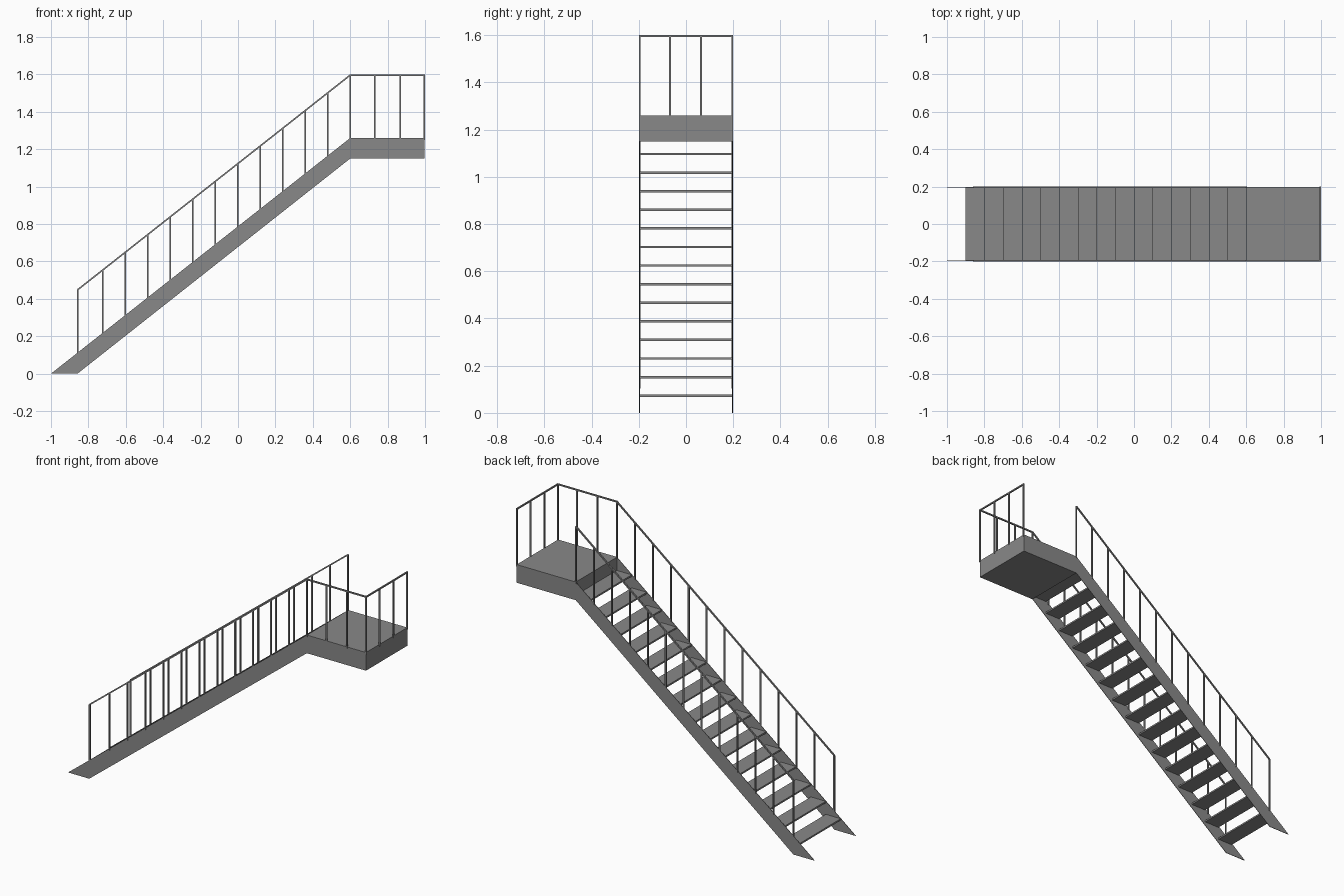
import bpy, bmesh
from mathutils import Vector

if "Cube" in bpy.data.objects:
    bpy.data.objects.remove(bpy.data.objects["Cube"])

grey = bpy.data.materials.new("steel grey")
grey.diffuse_color = (0.25, 0.25, 0.25, 1)
grey.use_nodes = True
grey.node_tree.nodes["Principled BSDF"].inputs["Base Color"].default_value = grey.diffuse_color

Y = 0.196            # railing plane
SLOPE = 1.26 / 1.6
TOP_X, TOP_Z = 0.6, 1.26
RAIL = 0.34          # rail height above the stringer
T = 0.008            # bar thickness


def finish(name, bm):
    bmesh.ops.recalc_face_normals(bm, faces=bm.faces)
    me = bpy.data.meshes.new(name)
    bm.to_mesh(me)
    bm.free()
    me.materials.append(grey)
    ob = bpy.data.objects.new(name, me)
    bpy.context.collection.objects.link(ob)
    return ob


def add_box(bm, lo, hi):
    vs = bmesh.ops.create_cube(bm, size=1)["verts"]
    for v in vs:
        v.co = [(a + b) / 2 + c * (b - a) for a, b, c in zip(lo, hi, v.co)]


def add_bar(bm, a, b):
    # square bar between two points
    a, b = Vector(a), Vector(b)
    d = b - a
    rot = d.to_track_quat('Z', 'Y')
    vs = bmesh.ops.create_cube(bm, size=1)["verts"]
    for v in vs:
        v.co = (a + b) / 2 + rot @ Vector((v.co.x * T, v.co.y * T, v.co.z * d.length))


def stair_z(x):
    return (x + 1) * SLOPE


# side stringers: thin sloped plates
for side, s in (("front", -1), ("back", 1)):
    bm = bmesh.new()
    prof = [(-1, 0), (-0.858, 0), (TOP_X, 1.15), (TOP_X, TOP_Z)]
    f = bm.faces.new([bm.verts.new((x, s * 0.198, z)) for x, z in prof])
    ext = bmesh.ops.extrude_face_region(bm, geom=[f])["geom"]
    for v in ext:
        if isinstance(v, bmesh.types.BMVert):
            v.co.y -= s * 0.003
    finish(side + "_stringer", bm)

# open treads
bm = bmesh.new()
for i in range(1, 16):
    x, z = -1 + 0.1 * i, 0.1 * SLOPE * i
    add_box(bm, (x, -0.196, z - 0.011), (x + 0.1, 0.196, z - 0.001))
finish("treads", bm)

# landing
bm = bmesh.new()
add_box(bm, (TOP_X, -0.198, 1.15), (0.996, 0.198, TOP_Z))
finish("landing", bm)

# sloped railings on both sides
xs = [-0.856] + [TOP_X - 0.1203 * k for k in range(11, -1, -1)]
top = TOP_Z + RAIL - T / 2
for side, s in (("front", -1), ("back", 1)):
    bm = bmesh.new()
    for x in xs:
        add_bar(bm, (x, s * Y, stair_z(x) - 0.01), (x, s * Y, stair_z(x) + RAIL - T / 2))
    add_bar(bm, (xs[0], s * Y, stair_z(xs[0]) + RAIL - T / 2), (TOP_X, s * Y, top))
    finish(side + "_stair_railing", bm)

# landing railing: front side and far end
bm = bmesh.new()
E = 0.996
for x in (0.731, 0.867, E):
    add_bar(bm, (x, -Y, TOP_Z - 0.01), (x, -Y, top))
for y in (-0.067, 0.064, Y):
    add_bar(bm, (E, y, TOP_Z - 0.01), (E, y, top))
add_bar(bm, (TOP_X, -Y, top), (E + T / 2, -Y, top))
add_bar(bm, (E, -Y, top), (E, Y + T / 2, top))
finish("landing_railing", bm)
